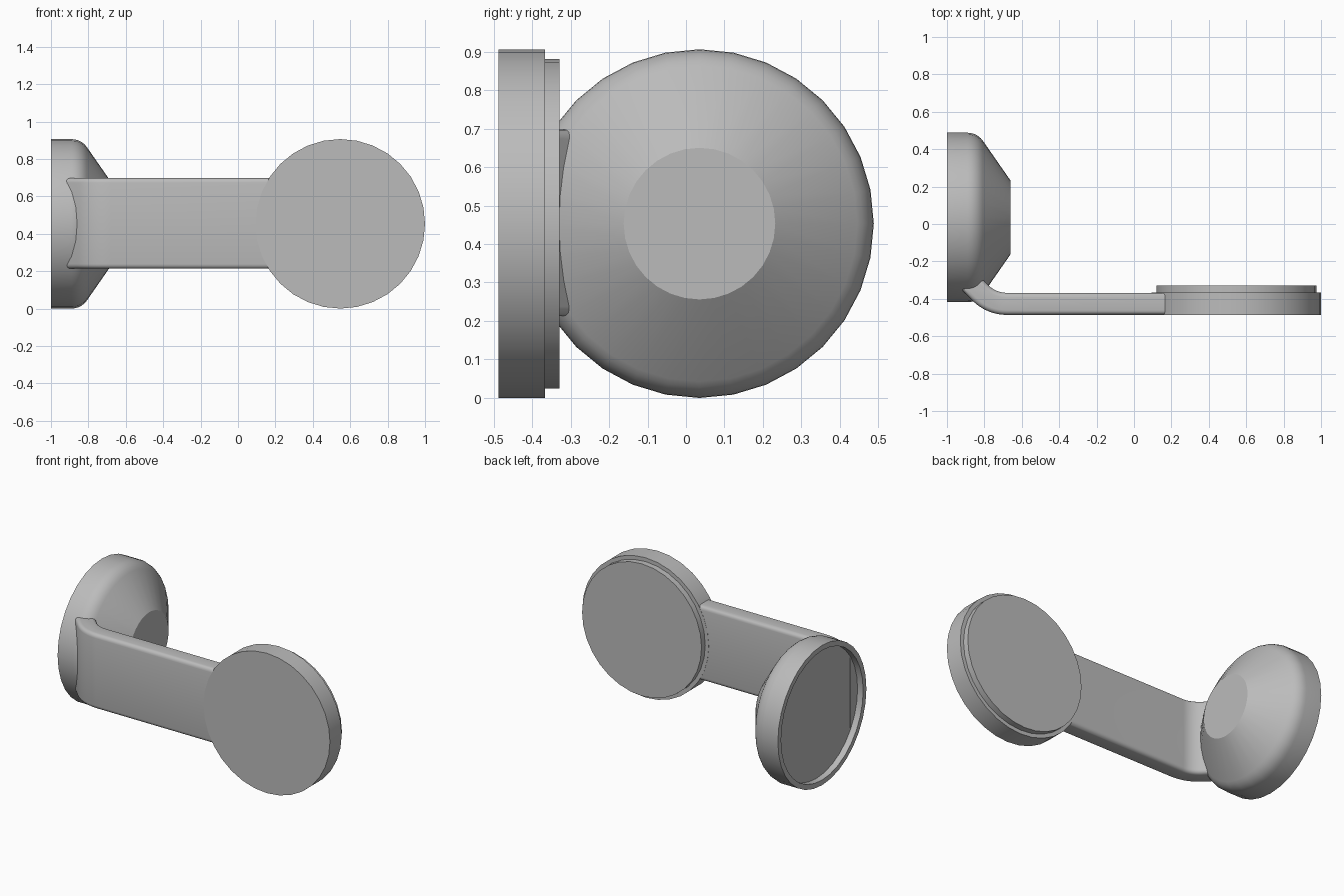
import bpy, bmesh
from math import sin, cos, radians, tau
from mathutils import Vector, Matrix

cube = bpy.data.objects.get("Cube")
if cube:
    bpy.data.objects.remove(cube)

GREY = (0.5, 0.5, 0.5, 1)
grey = bpy.data.materials.new("plain grey")
grey.diffuse_color = GREY
grey.use_nodes = True
grey.node_tree.nodes["Principled BSDF"].inputs["Base Color"].default_value = GREY

SEGMENTS = 32
MID_Z = 0.453
RADIUS = 0.453


def finish(name, bm, angle=30):
    bmesh.ops.recalc_face_normals(bm, faces=bm.faces)
    mesh = bpy.data.meshes.new(name)
    bm.to_mesh(mesh)
    bm.free()
    obj = bpy.data.objects.new(name, mesh)
    bpy.context.collection.objects.link(obj)
    mesh.materials.append(grey)
    bpy.ops.object.select_all(action="DESELECT")
    obj.select_set(True)
    bpy.context.view_layer.objects.active = obj
    bpy.ops.object.shade_smooth_by_angle(angle=radians(angle))
    return obj


def lathe(name, profile, matrix):
    """Turn (radius, height) pairs about local z and cap both ends."""
    bm = bmesh.new()
    rings = [[bm.verts.new((r * cos(tau * i / SEGMENTS), r * sin(tau * i / SEGMENTS), h))
              for i in range(SEGMENTS)] for r, h in profile]
    for a, b in zip(rings, rings[1:]):
        for i in range(SEGMENTS):
            j = (i + 1) % SEGMENTS
            bm.faces.new((a[i], a[j], b[j], b[i]))
    bm.faces.new(rings[0])
    bm.faces.new(rings[-1])
    bm.transform(matrix)
    return finish(name, bm)


# Wall mount: recessed back, rounded shoulder, cone and flat cap
fillet = 0.1
shoulder = [(RADIUS - fillet * (1 - cos(radians(a))), 0.11 + fillet * sin(radians(a)))
            for a in range(0, 56, 11)]
mount = [(0.42, 0.04), (0.42, 0), (RADIUS, 0)] + shoulder + [(0.197, 0.34)]
lathe("wall_mount", mount,
      Matrix.Translation((-1, 0.035, MID_Z)) @ Matrix.Rotation(radians(90), 4, "Y"))

# Round head with a stepped back
head = [(RADIUS, 0), (RADIUS, 0.12), (0.428, 0.12), (0.428, 0.158)]
lathe("round_head", head,
      Matrix.Translation((0.547, -0.487, MID_Z)) @ Matrix.Rotation(radians(-90), 4, "X"))

# Arm: a flat bar that bends back into the mount
half, bend, centre_y = 0.059, 0.2, -0.427
path = [(Vector((0.3, centre_y)), Vector((0, 1)))]
for a in range(0, 46, 5):
    n = Vector((sin(radians(a)), cos(radians(a))))
    path.append((Vector((-0.68, centre_y + bend)) - n * bend, n))
path.append((path[-1][0] + Vector((-0.1, 0.1)), path[-1][1]))
outline = [p - n * half for p, n in path] + [p + n * half for p, n in reversed(path)]

bm = bmesh.new()
base = bm.faces.new([bm.verts.new((p.x, p.y, MID_Z - 0.24)) for p in outline])
top = bmesh.ops.extrude_face_region(bm, geom=[base])["geom"]
bmesh.ops.translate(bm, vec=(0, 0, 0.485), verts=[v for v in top if isinstance(v, bmesh.types.BMVert)])
# Round the long edges of the bar
edges = [e for e in bm.edges if abs(e.verts[0].co.z - e.verts[1].co.z) < 0.001]
bmesh.ops.bevel(bm, geom=edges, offset=0.025, segments=4, profile=0.5, affect="EDGES")
finish("arm", bm, 40)
